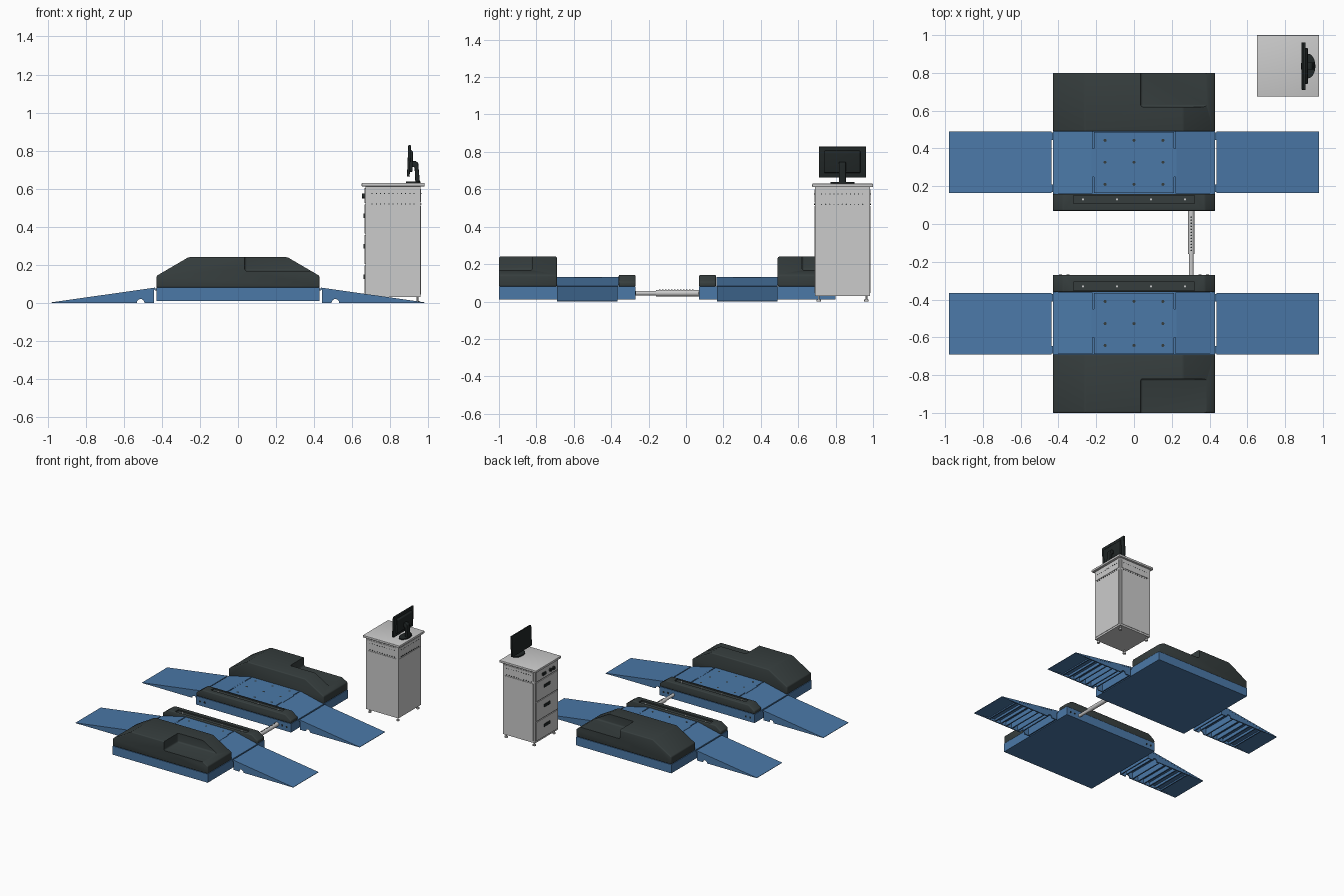
import bpy, bmesh, math
from mathutils import Vector, Matrix

if "Cube" in bpy.data.objects:
    bpy.data.objects.remove(bpy.data.objects["Cube"])


def material(name, color):
    m = bpy.data.materials.new(name)
    m.diffuse_color = (*color, 1)
    m.use_nodes = True
    m.node_tree.nodes["Principled BSDF"].inputs["Base Color"].default_value = m.diffuse_color
    return m


BLUE = material("blue_paint", (0.07, 0.19, 0.39))
DARK = material("dark_cover", (0.037, 0.048, 0.048))
BLACK = material("black_plastic", (0.015, 0.02, 0.02))


def finish(name, bm, mat=None, bevel=0.0):
    bmesh.ops.recalc_face_normals(bm, faces=bm.faces)
    if bevel:
        bmesh.ops.bevel(bm, geom=bm.edges[:], offset=bevel, segments=3,
                        profile=0.5, affect='EDGES', clamp_overlap=True)
    me = bpy.data.meshes.new(name)
    bm.to_mesh(me)
    bm.free()
    ob = bpy.data.objects.new(name, me)
    bpy.context.collection.objects.link(ob)
    if mat:
        me.materials.append(mat)
    return ob


def prism(name, profile, y0, y1, mat=None, bevel=0.0):
    """XZ outline extruded from y0 to y1"""
    bm = bmesh.new()
    face = bm.faces.new([bm.verts.new((x, y0, z)) for x, z in profile])
    ext = bmesh.ops.extrude_face_region(bm, geom=[face])
    verts = [v for v in ext["geom"] if isinstance(v, bmesh.types.BMVert)]
    bmesh.ops.translate(bm, verts=verts, vec=(0, y1 - y0, 0))
    return finish(name, bm, mat, bevel)


def box(name, x, y, z, mat=None, bevel=0.0):
    return prism(name, [(x[0], z[0]), (x[1], z[0]), (x[1], z[1]), (x[0], z[1])],
                 y[0], y[1], mat, bevel)


def rods(name, centres, direction, r, length, mat=None, sides=24):
    """Equal cylinders at several centres, in one mesh"""
    bm = bmesh.new()
    rot = Vector(direction).to_track_quat('Z', 'Y').to_matrix().to_4x4()
    for c in centres:
        bmesh.ops.create_cone(bm, cap_ends=True, segments=sides, radius1=r, radius2=r,
                              depth=length, matrix=Matrix.Translation(c) @ rot)
    return finish(name, bm, mat)


def cut(ob, cutter):
    m = ob.modifiers.new("cut", 'BOOLEAN')
    m.object = cutter
    m.solver = 'EXACT'
    cutter.hide_render = True
    bpy.context.view_layer.objects.active = ob
    bpy.ops.object.modifier_apply(modifier=m.name)
    bpy.data.objects.remove(cutter)


def mirror(ob, in_x=False):
    """Repeat a part on the front station (plane y = -0.1), optionally left/right"""
    ob.data.transform(Matrix.Translation((0, 0.1, 0)))
    ob.location.y = -0.1
    m = ob.modifiers.new("mirror", 'MIRROR')
    m.use_axis = (in_x, True, False)
    m.use_mirror_merge = False


# Test station base
mirror(box("station_base", (-0.428, 0.428), (0.07, 0.80), (0.01, 0.08), BLUE))

# Large outer cover with stepped pocket
cover = prism("outer_cover", [(-0.428, 0.08), (0.428, 0.08), (0.428, 0.142), (0.26, 0.24),
                              (-0.26, 0.24), (-0.428, 0.142)], 0.49, 0.80, DARK, 0.008)
cut(cover, box("pocket_cutter", (0.035, 0.6), (0.62, 0.95), (0.167, 0.4), None, 0.012))
mirror(cover)

# Narrow inner cover with long recess
inner = prism("inner_cover", [(-0.428, 0.08), (0.428, 0.08), (0.428, 0.105), (0.375, 0.142),
                              (-0.375, 0.142), (-0.428, 0.105)], 0.07, 0.16, DARK, 0.007)
cut(inner, box("recess_cutter", (-0.32, 0.32), (0.108, 0.152), (0.132, 0.2)))
mirror(inner)
mirror(rods("inner_cover_screws", [(x, 0.13, 0.132) for x in (-0.27, -0.09, 0.09, 0.27)],
            (0, 0, 1), 0.006, 0.006, None, 12))
mirror(rods("base_side_screws", [(x, 0.07, z) for x in (-0.39, -0.35, 0.35, 0.39)
                                 for z in (0.045,)], (0, 1, 0), 0.008, 0.004, BLACK, 16))

# Raised centre plate, sloped deck plates and bolts
mirror(box("centre_plate", (-0.213, 0.213), (0.165, 0.487), (0.075, 0.13), BLUE))
mirror(prism("deck_slope", [(0.22, 0.075), (0.428, 0.075), (0.428, 0.082), (0.22, 0.13)],
             0.162, 0.489, BLUE), True)
mirror(box("plate_lug", (0.213, 0.226), (0.25, 0.40), (0.08, 0.131), BLUE), True)
mirror(rods("plate_bolts", [(x, y, 0.13) for x in (-0.153, 0, 0.153)
                            for y in (0.21, 0.327, 0.443)], (0, 0, 1), 0.008, 0.003, DARK, 16))

# Ramps: top sheet, notched side cheeks, cross ribs, hinge
mirror(prism("ramp_sheet", [(0.437, 0.08), (0.437, 0.07), (0.92, 0), (0.98, 0), (0.98, 0.003)],
             0.165, 0.49, BLUE), True)
arc = [(0.512 - 0.02 * math.cos(math.pi * i / 10), 0.02 * math.sin(math.pi * i / 10))
       for i in range(11)]
for y in (0.166, 0.481):
    mirror(prism("ramp_cheek", [(0.442, 0)] + arc + [(0.95, 0), (0.95, 0.005), (0.442, 0.077)],
                 y, y + 0.008, BLUE), True)
for i in range(8):
    x = 0.445 + i * 0.055
    top = 0.074 - (x - 0.437) * 0.145
    z0 = 0.022 if i == 1 else 0.002
    mirror(box("ramp_rib", (x, x + 0.01), (0.17, 0.485), (z0, max(top, z0 + 0.002)), BLUE), True)
mirror(rods("ramp_hinge", [(0.433, 0.19, 0.07), (0.433, 0.465, 0.07)],
            (0, 1, 0), 0.006, 0.04, BLUE, 12), True)

# Telescopic link tube between stations
rods("link_outer_tube", [(0.303, -0.045, 0.045)], (0, 1, 0), 0.017, 0.23)
rods("link_inner_tube", [(0.303, -0.165, 0.045)], (0, 1, 0), 0.0125, 0.22)
rods("link_pin_holes", [(0.303, -0.14 + i * 0.016, 0.062) for i in range(12)],
     (0, 0, 1), 0.004, 0.002, BLACK, 10)

# Cabinet
box("cabinet_top", (0.65, 0.98), (0.675, 1.0), (0.612, 0.63), None, 0.003)
box("cabinet_body", (0.67, 0.96), (0.69, 0.983), (0.03, 0.612))
for z0, z1 in ((0.045, 0.51), (0.53, 0.598)):
    box("side_panel_front", (0.685, 0.945), (0.687, 0.69), (z0, z1))
    box("side_panel_back", (0.685, 0.945), (0.983, 0.986), (z0, z1))
    box("rear_panel", (0.96, 0.963), (0.703, 0.97), (z0, z1))
for z in (0.52, 0.575):
    steps = [i * 0.022 for i in range(11)]
    rods("side_vents", [(0.705 + s, y, z) for s in steps for y in (0.688, 0.985)],
         (0, 1, 0), 0.003, 0.006, BLACK, 8)
    rods("rear_vents", [(0.962, 0.725 + s, z) for s in steps], (1, 0, 0), 0.003, 0.006, BLACK, 8)

# Drawers, handles, control knobs and feet
box("control_panel", (0.664, 0.67), (0.70, 0.973), (0.525, 0.603))
rods("control_knobs", [(0.658, y, 0.562) for y in (0.76, 0.80)], (1, 0, 0), 0.013, 0.014, BLACK)
box("control_switch", (0.654, 0.665), (0.86, 0.90), (0.552, 0.572), BLACK)
for z in (0.045, 0.205, 0.365):
    box("drawer_front", (0.664, 0.67), (0.70, 0.973), (z, z + 0.152))
    box("drawer_handle", (0.659, 0.665), (0.80, 0.875), (z + 0.08, z + 0.105), BLACK, 0.002)
corners = [(x, y) for x in (0.69, 0.943) for y in (0.71, 0.965)]
rods("cabinet_feet", [(x, y, 0.005) for x, y in corners], (0, 0, 1), 0.012, 0.01)
rods("foot_stems", [(x, y, 0.02) for x, y in corners], (0, 0, 1), 0.005, 0.024, None, 12)

# Monitor with stand
screen = [(0.888, 0.665), (0.902, 0.662), (0.909, 0.828), (0.895, 0.83)]
prism("monitor_panel", screen, 0.71, 0.962, BLACK, 0.002)
prism("monitor_back", [(0.900, 0.685), (0.917, 0.69), (0.92, 0.795), (0.904, 0.81)],
      0.74, 0.932, BLACK, 0.004)
prism("monitor_arm", [(0.932, 0.634), (0.956, 0.634), (0.947, 0.735), (0.935, 0.745),
                      (0.915, 0.745), (0.915, 0.715), (0.928, 0.712)], 0.817, 0.855, BLACK, 0.003)
base = rods("monitor_base", [(0, 0, 0)], (0, 0, 1), 0.038, 0.008, BLACK, 40)
base.location = (0.922, 0.836, 0.634)
base.scale.y = 1.7

# Smooth rounded parts, keep edges sharp
bpy.ops.object.select_all(action='DESELECT')
for ob in bpy.context.scene.objects:
    ob.select_set(True)
bpy.context.view_layer.objects.active = base
bpy.ops.object.shade_smooth_by_angle(angle=math.radians(33))
